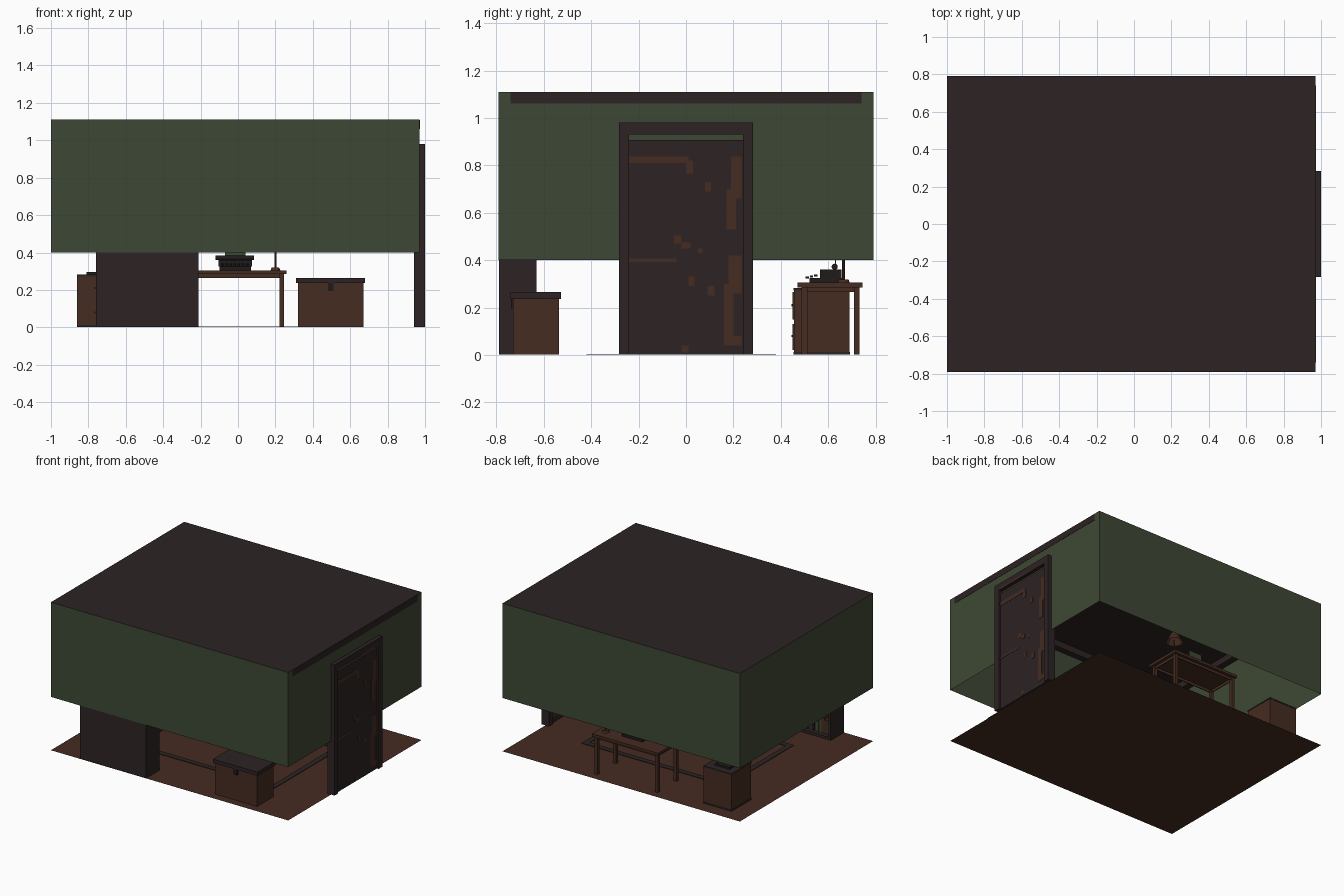
import bpy, bmesh, math, random
from mathutils import Matrix, Vector

if "Cube" in bpy.data.objects:
    bpy.data.objects.remove(bpy.data.objects["Cube"])

random.seed(4)


def mat(name, r, g, b):
    m = bpy.data.materials.new(name)
    m.diffuse_color = (r, g, b, 1)
    m.use_nodes = True
    m.node_tree.nodes["Principled BSDF"].inputs["Base Color"].default_value = m.diffuse_color
    return m


GREEN = mat("wall_green", .048, .064, .035)
DARK = mat("dark_wood", .026, .017, .017)
BROWN = mat("brown_wood", .060, .025, .015)
BLACK = mat("black_metal", .013, .011, .010)


def build(name, bm, material):
    bmesh.ops.recalc_face_normals(bm, faces=bm.faces)
    me = bpy.data.meshes.new(name)
    bm.to_mesh(me)
    bm.free()
    me.materials.append(material)
    ob = bpy.data.objects.new(name, me)
    bpy.context.collection.objects.link(ob)
    return ob


def boxes(name, material, *bounds):
    """Each bound is (x0, x1, y0, y1, z0, z1)."""
    bm = bmesh.new()
    for x0, x1, y0, y1, z0, z1 in bounds:
        m = Matrix.Translation(((x0 + x1) / 2, (y0 + y1) / 2, (z0 + z1) / 2))
        m = m @ Matrix.Diagonal((x1 - x0, y1 - y0, z1 - z0, 1))
        bmesh.ops.create_cube(bm, size=1, matrix=m)
    return build(name, bm, material)


def cone(name, material, loc, r1, r2, h, sides=12, axis='Z', caps=True):
    bm = bmesh.new()
    m = Matrix.Translation(loc)
    if axis == 'X':
        m = m @ Matrix.Rotation(math.pi / 2, 4, 'Y')
    bmesh.ops.create_cone(bm, cap_ends=caps, segments=sides, radius1=r1,
                          radius2=r2, depth=h, matrix=m)
    return build(name, bm, material)


def quad(name, material, pts):
    bm = bmesh.new()
    bm.faces.new([bm.verts.new(p) for p in pts])
    return build(name, bm, material)


# Room shell: floor, ceiling and raised walls
X0, X1, Y, WZ, H = -1, .97, .79, .4, 1.11
corners = [(X0, -Y), (X1, -Y), (X1, Y), (X0, Y)]
quad("floor", BROWN, [(x, y, 0) for x, y in corners])
quad("ceiling", DARK, [(x, y, H) for x, y in corners])
for i, side in enumerate(("front", "right", "back", "left")):
    a, b = corners[i], corners[(i + 1) % 4]
    quad(side + "_wall", GREEN, [(*a, WZ), (*b, WZ), (*b, H), (*a, H)])

# Crown beams under the ceiling
boxes("crown_beams_long", DARK,
      *[(X0 + .003, X1 - .003, min(s * .74, s * .787), max(s * .74, s * .787),
         1.06, H - .002) for s in (-1, 1)])
boxes("crown_beams_short", DARK,
      (X1 - .05, X1 + .002, -.74, .74, 1.06, H - .002),
      (X0 + .002, X0 + .05, -.74, .74, 1.06, H - .002))

# Rug border lying on the floor
boxes("rug_border", DARK,
      (-.6, .6, -.42, -.38, .001, .005), (-.6, .6, .34, .38, .001, .005),
      (-.6, -.56, -.38, .34, .001, .005), (.56, .6, -.38, .34, .001, .005))

# Door with frame
boxes("door_frame", DARK,
      (.94, 1, -.283, -.24, .001, .98), (.94, 1, .24, .283, .001, .98),
      (.94, 1, -.24, .24, .93, .98))
boxes("door_panel", DARK, (.952, .986, -.24, .24, .001, .907))
boxes("door_lintel_strip", BROWN, (.998, 1, -.235, .235, .932, .944))
worn = [(-.24, .01, .81, .838), (.0, .03, .765, .82), (.19, .235, .66, .838),
        (.17, .21, .53, .70), (.18, .235, .26, .42), (.16, .2, .04, .30),
        (.16, .235, .04, .08), (-.24, -.04, .392, .406), (.08, .105, .69, .73),
        (-.02, .02, .45, .475), (-.05, -.02, .47, .505), (.05, .07, .43, .45),
        (.01, .035, .29, .33), (.09, .12, .25, .29), (-.02, .01, .01, .04)]
boxes("door_worn_patches", BROWN,
      *[(.985, .988, a, b, c, d) for a, b, c, d in worn],
      *[(.950, .953, a, b, c, d) for a, b, c, d in worn])

# Bookcase against the front wall, open toward the room
bx0, bx1, by0, by1, bh = -.76, -.21, -.788, -.63, .77
boxes("bookcase_case", DARK,
      (bx0, bx1, by0, by0 + .015, .001, bh),
      (bx0, bx0 + .02, by0 + .015, by1, .001, bh),
      (bx1 - .02, bx1, by0 + .015, by1, .001, bh))
levels = [.02 + i * .182 for i in range(5)]
boxes("bookcase_shelves", DARK,
      *[(bx0 + .02, bx1 - .02, by0 + .015, by1, z - .018, z + .002)
        for z in levels])
books = {"brown_books": (BROWN, []), "green_books": (GREEN, []),
         "dark_books": (BLACK, [])}
for z in levels[:-1]:
    x = bx0 + .022
    while x < bx1 - .06:
        w = random.uniform(.02, .035)
        h = random.uniform(.10, .145)
        key = random.choice(list(books))
        books[key][1].append((x, x + w - .002, by0 + .02, by1 - .03,
                              z + .002, z + h))
        x += w
for key, (m, b) in books.items():
    if b:
        boxes(key, m, *b)

# Storage chest
boxes("chest_body", BROWN, (.32, .67, -.73, -.535, .001, .237))
boxes("chest_lid", DARK, (.31, .68, -.74, -.527, .237, .265))
boxes("chest_latch", BLACK, (.48, .51, -.738, -.73, .195, .237))

# Drawer cabinet in the back left corner
boxes("drawer_cabinet", BROWN, (-.86, -.63, .455, .69, .012, .272))
boxes("drawer_cabinet_trim", DARK,
      (-.862, -.628, .453, .692, .001, .012),
      (-.862, -.628, .453, .692, .272, .282))
boxes("drawer_fronts", BROWN,
      (-.85, -.64, .45, .455, .02, .13), (-.85, -.64, .45, .455, .15, .265))
boxes("drawer_handles", BLACK,
      (-.77, -.72, .444, .45, .075, .085), (-.77, -.72, .444, .45, .205, .215))
boxes("cabinet_book", BLACK, (-.81, -.69, .50, .64, .282, .296))

# Writing table
boxes("table_top", BROWN, (-.29, .26, .47, .745, .285, .305))
boxes("table_legs", BROWN,
      *[(x - .012, x + .012, y - .012, y + .012, .001, .286)
        for x in (-.267, .234) for y in (.50, .72)])
boxes("table_apron", BROWN,
      (-.267, .234, .497, .503, .265, .286), (-.267, .234, .717, .723, .265, .286),
      (-.27, -.264, .50, .72, .265, .286), (.231, .237, .50, .72, .265, .286))

# Typewriter
boxes("typewriter_base", BLACK, (-.10, .07, .52, .66, .305, .325))
boxes("typewriter_body", BLACK, (-.105, .075, .565, .655, .325, .36))
boxes("typewriter_keys", BLACK,
      *[(-.09 + i * .022, -.076 + i * .022, .505 + j * .018, .518 + j * .018,
         .322 + j * .005, .330 + j * .005) for i in range(7) for j in range(3)])
cone("typewriter_platen", BLACK, (-.0175, .627, .372), .013, .013, .205, 12, 'X')
boxes("typewriter_paper", GREEN, (-.07, .04, .628, .632, .36, .43))

# Table lamp
cone("lamp_base", BROWN, (.2, .665, .312), .026, .02, .014)
cone("lamp_stem", BROWN, (.2, .665, .375), .006, .006, .12, 8)
cone("lamp_shade", BROWN, (.2, .665, .455), .06, .02, .07, 12, caps=False)
cone("lamp_finial", BROWN, (.2, .665, .492), .02, .004, .01, 12)
